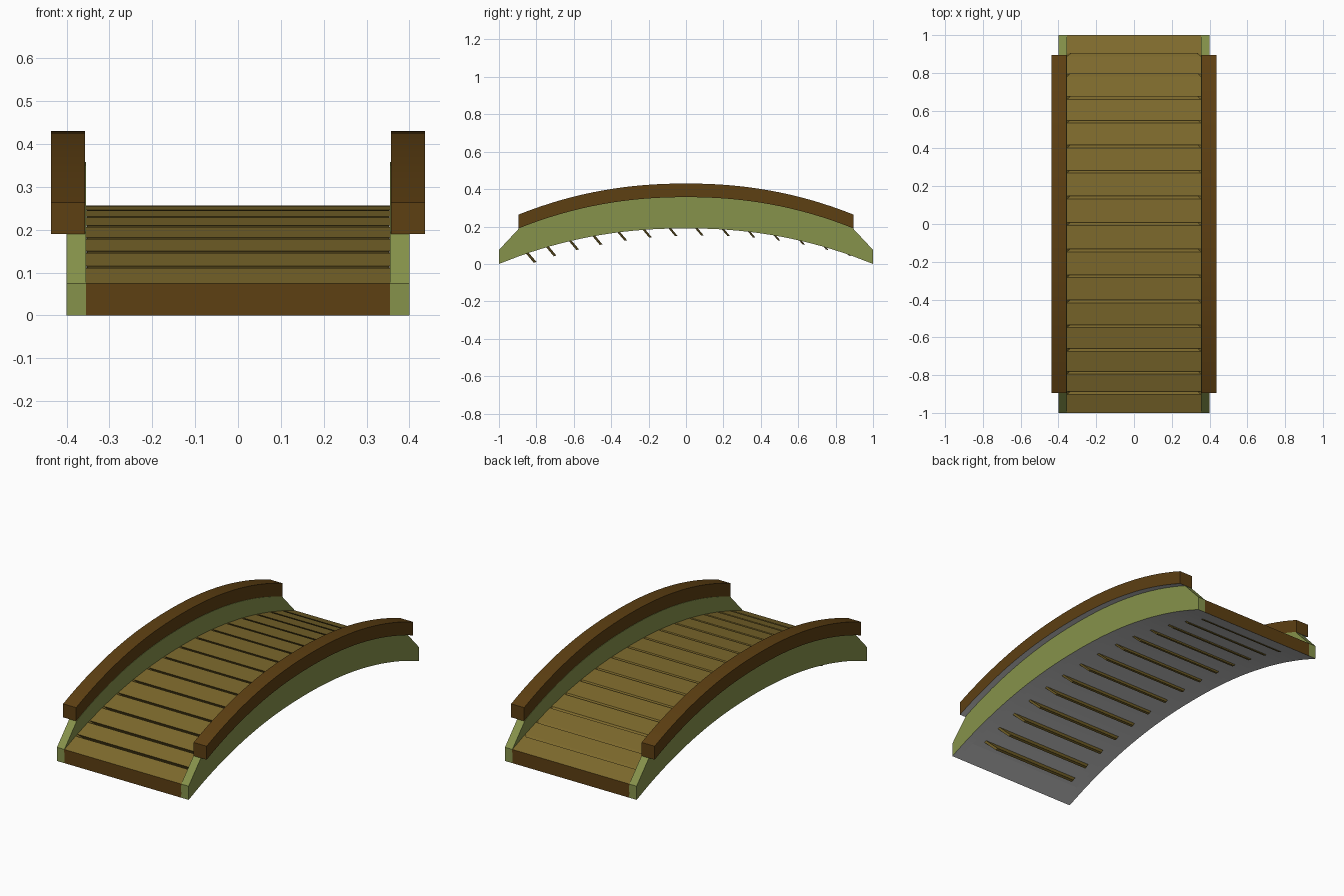
import bpy, bmesh
from mathutils import Vector

if "Cube" in bpy.data.objects:
    bpy.data.objects.remove(bpy.data.objects["Cube"])


def material(name, rgb):
    m = bpy.data.materials.new(name)
    m.diffuse_color = (*rgb, 1)
    m.use_nodes = True
    m.node_tree.nodes["Principled BSDF"].inputs["Base Color"].default_value = m.diffuse_color
    return m


GREEN = material("green_paint", (0.24, 0.29, 0.07))
BROWN = material("dark_wood", (0.11, 0.05, 0.006))
TAN = material("deck_wood", (0.21, 0.145, 0.026))
GREY = material("plain_grey", (0.8, 0.8, 0.8))


def arch(y, crown, drop, half=1.0):
    return crown - drop * abs(y / half) ** 2.15


def deck_z(y):
    return arch(y, 0.257, 0.182)


def under_z(y):
    return arch(y, 0.19, 0.19)


def rail_low(y):
    return arch(y, 0.357, 0.167, 0.895)


def rail_high(y):
    return arch(y, 0.43, 0.166, 0.895)


def panel_top(y):
    # follows the rail, then slopes down to the deck ends
    if abs(y) <= 0.89:
        return rail_low(y) + 0.001
    return 0.19 + (0.075 - 0.19) * (abs(y) - 0.89) / 0.11


def spaced(half, n):
    return [-half + 2 * half * i / n for i in range(n + 1)]


def face(bm, pts, toward, mat):
    # add a polygon whose normal points along the given direction
    f = bm.faces.new([bm.verts.new(p) for p in pts])
    f.normal_update()
    if f.normal.dot(Vector(toward)) < 0:
        f.normal_flip()
    f.material_index = mat


def finish(bm, name, mats, smooth=False):
    bmesh.ops.remove_doubles(bm, verts=bm.verts, dist=1e-5)
    me = bpy.data.meshes.new(name)
    bm.to_mesh(me)
    bm.free()
    ob = bpy.data.objects.new(name, me)
    bpy.context.collection.objects.link(ob)
    for m in mats:
        me.materials.append(m)
    if smooth:
        bpy.ops.object.select_all(action='DESELECT')
        ob.select_set(True)
        bpy.context.view_layer.objects.active = ob
        bpy.ops.object.shade_smooth_by_angle(angle=0.35)
    return ob


def arched_beam(name, x0, x1, ys, low, high, mat):
    bm = bmesh.new()
    for a, b in zip(ys, ys[1:]):
        la, lb, ha, hb = low(a), low(b), high(a), high(b)
        face(bm, [(x0, a, la), (x1, a, la), (x1, b, lb), (x0, b, lb)], (0, 0, -1), 1)
        face(bm, [(x0, a, ha), (x1, a, ha), (x1, b, hb), (x0, b, hb)], (0, 0, 1), 0)
        for x, s in ((x0, -1), (x1, 1)):
            face(bm, [(x, a, la), (x, b, lb), (x, b, hb), (x, a, ha)], (s, 0, 0), 0)
    for y, s in ((ys[0], -1), (ys[-1], 1)):
        face(bm, [(x0, y, low(y)), (x1, y, low(y)), (x1, y, high(y)), (x0, y, high(y))], (0, s, 0), 0)
    return finish(bm, name, [mat, GREY], True)


# Side panels and handrails
panel_ys = [-1.0] + spaced(0.89, 32) + [1.0]
for side, x0, x1, r0, r1 in (("left", -0.4, -0.355, -0.436, -0.357),
                             ("right", 0.355, 0.4, 0.357, 0.436)):
    arched_beam(side + "_panel", x0, x1, panel_ys, under_z, panel_top, GREEN)
    arched_beam(side + "_handrail", r0, r1, spaced(0.895, 32), rail_low, rail_high, BROWN)

# Deck: planks, slanted slots between them, end boards and underside
W, GAP = 0.356, 0.007
half = [0.14, 0.277, 0.41, 0.542, 0.667, 0.788, 0.895]
grooves = [-y for y in reversed(half)] + [0.0] + half
bm = bmesh.new()

starts = [-1.0] + [g + GAP for g in grooves]
ends = [g - GAP for g in grooves] + [1.0]
for a, b in zip(starts, ends):
    face(bm, [(-W, a, deck_z(a)), (W, a, deck_z(a)),
              (W, b, deck_z(b)), (-W, b, deck_z(b))], (0, 0, 1), 0)

for g in grooves:
    wt, wb = W - 0.002, 0.26
    dy, dz = 0.088, -0.105
    if g > 0.85:
        dy, dz = 0.075, -0.085
    za, zb = deck_z(g - GAP), deck_z(g + GAP)
    rows = []
    for y, z in ((g - GAP, za), (g + GAP, zb)):
        rows.append([(-wt, y, z), (wt, y, z), (wb, y + dy, z + dz), (-wb, y + dy, z + dz)])
    near, far = rows
    face(bm, near, (0, 1, 1), 0)
    face(bm, far, (0, -1, -1), 0)
    face(bm, [near[0], far[0], far[3], near[3]], (1, 0, 0), 0)
    face(bm, [near[1], far[1], far[2], near[2]], (-1, 0, 0), 0)
    face(bm, [near[3], near[2], far[2], far[3]], (0, 0, -1), 0)

for y in (-1.0, 1.0):
    face(bm, [(-W, y, 0), (W, y, 0), (W, y, 0.075), (-W, y, 0.075)], (0, y, 0), 1)

for a, b in zip(panel_ys, panel_ys[1:]):
    face(bm, [(-W, a, under_z(a)), (W, a, under_z(a)),
              (W, b, under_z(b)), (-W, b, under_z(b))], (0, 0, -1), 2)
finish(bm, "plank_deck", [TAN, BROWN, GREY])
